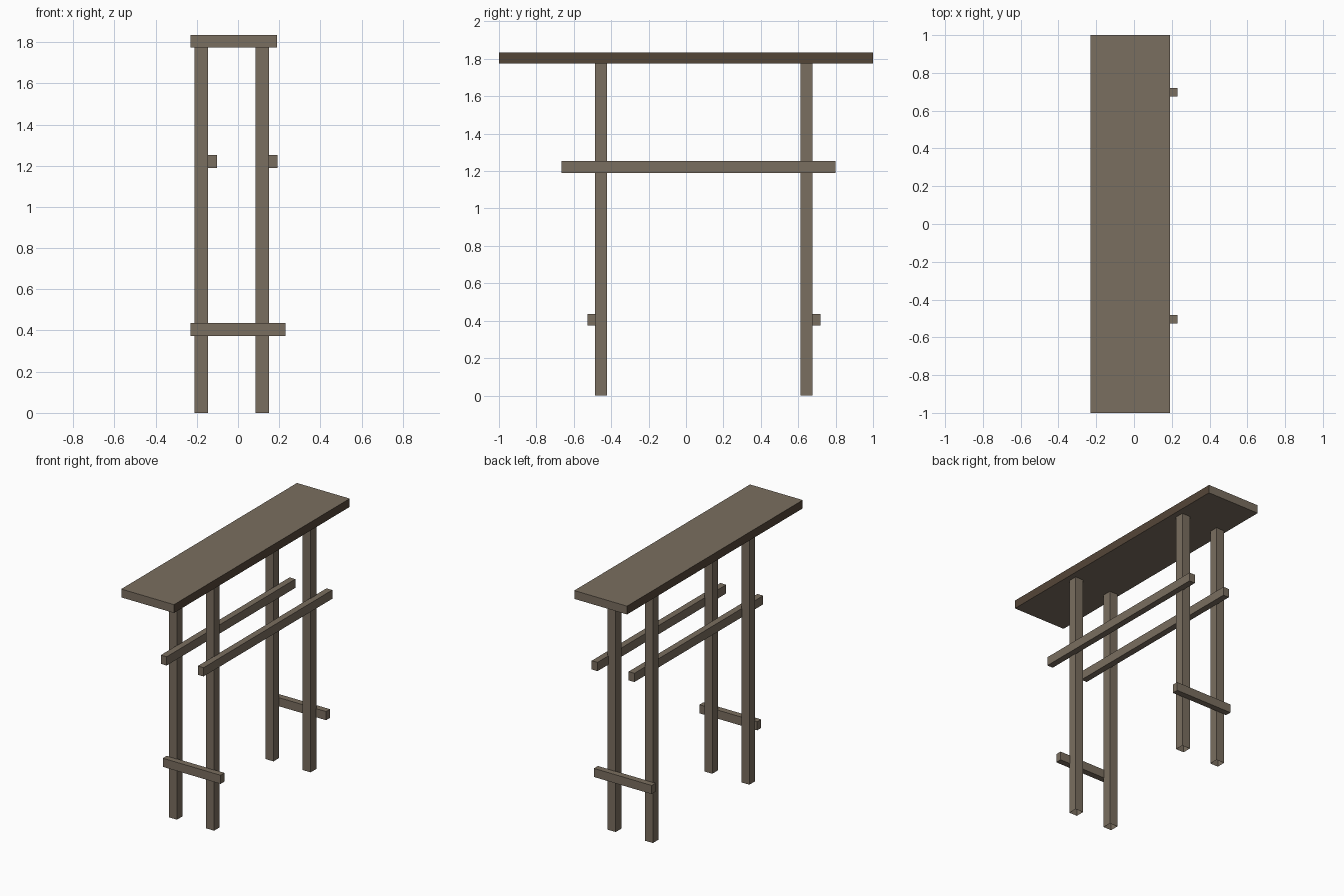
import bpy, bmesh

if "Cube" in bpy.data.objects:
    bpy.data.objects.remove(bpy.data.objects["Cube"])


def material(name, rgb):
    m = bpy.data.materials.new(name)
    m.diffuse_color = (*rgb, 1)
    m.use_nodes = True
    m.node_tree.nodes["Principled BSDF"].inputs["Base Color"].default_value = m.diffuse_color
    return m


wood = material("grey brown wood", (0.195, 0.156, 0.115))
edge = material("dark brown edge", (0.088, 0.061, 0.039))


def box(name, x, y, z, open_bottom=False):
    """Box from (min, max) pairs along each axis."""
    bm = bmesh.new()
    bmesh.ops.create_cube(bm, size=1)
    for v in bm.verts:
        v.co = [r[0] if c < 0 else r[1] for c, r in zip(v.co, (x, y, z))]
    bm.normal_update()
    if open_bottom:
        down = [f for f in bm.faces if f.normal.z < -0.5]
        bmesh.ops.delete(bm, geom=down, context='FACES_ONLY')
    me = bpy.data.meshes.new(name)
    bm.to_mesh(me)
    bm.free()
    me.materials.append(wood)
    ob = bpy.data.objects.new(name, me)
    bpy.context.collection.objects.link(ob)
    return ob


# Table top with darker long edges
top = box("table_top", (-0.23, 0.19), (-1, 1), (1.775, 1.835))
top.data.materials.append(edge)
for p in top.data.polygons:
    p.material_index = 1 if abs(p.normal.x) > 0.5 else 0

# Four legs, hollow at the foot
for side, x in (("left", -0.21), ("right", 0.086)):
    for end, y in (("front", -0.486), ("back", 0.613)):
        box(f"{end}_{side}_leg", (x, x + 0.064), (y, y + 0.064), (0, 1.775), True)

# Long upper rails on the right face of each leg pair
for side, x in (("left", -0.149), ("right", 0.145)):
    box(f"{side}_long_rail", (x, x + 0.046), (-0.665, 0.80), (1.19, 1.253))

# Short lower cross rails outside the legs
for end, y in (("front", -0.527), ("back", 0.674)):
    box(f"{end}_cross_rail", (-0.23, 0.23), (y, y + 0.045), (0.374, 0.436))
